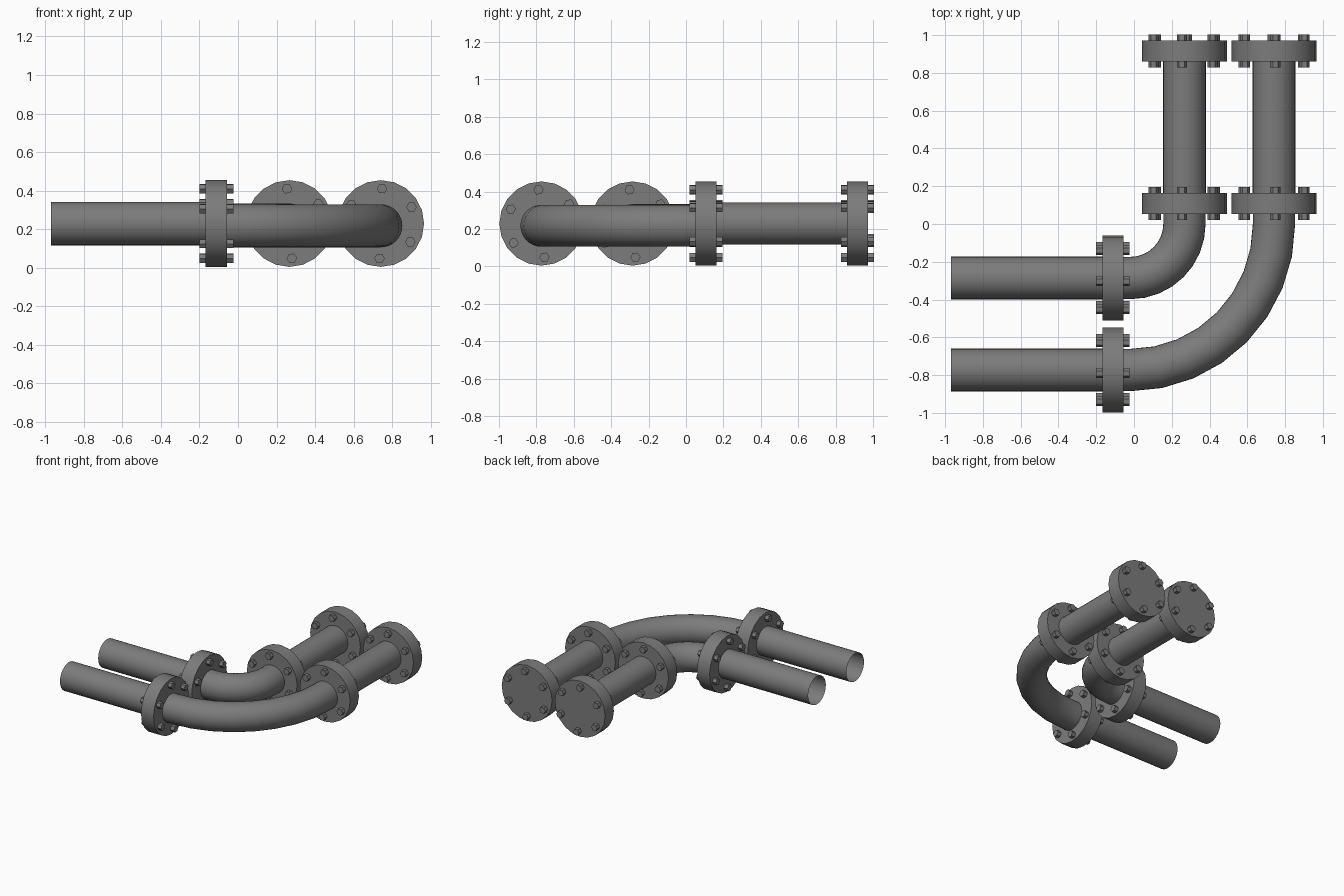
import bpy, bmesh, math
from mathutils import Matrix, Vector

if "Cube" in bpy.data.objects:
    bpy.data.objects.remove(bpy.data.objects["Cube"])

steel = bpy.data.materials.new("grey steel")
steel.use_nodes = True
steel.diffuse_color = (0.2, 0.2, 0.2, 1)
steel.node_tree.nodes["Principled BSDF"].inputs["Base Color"].default_value = (0.2, 0.2, 0.2, 1)

UP = Vector((0, 0, 1))
AXIS_Z = 0.229
PIPE_R = 0.113
FLANGE_R = 0.225
BOLT_RING = 0.181


def finish(name, bm):
    mesh = bpy.data.meshes.new(name)
    bm.to_mesh(mesh)
    bm.free()
    mesh.materials.append(steel)
    obj = bpy.data.objects.new(name, mesh)
    bpy.context.collection.objects.link(obj)
    bpy.ops.object.select_all(action='DESELECT')
    obj.select_set(True)
    bpy.context.view_layer.objects.active = obj
    bpy.ops.object.shade_smooth_by_angle(angle=math.radians(32))
    return obj


def tube(name, path, tangents, radius=PIPE_R, sides=32):
    """Open-ended tube swept along a level path."""
    bm = bmesh.new()
    rings = []
    for p, t in zip(path, tangents):
        side = t.cross(UP)
        rings.append([bm.verts.new(p + radius * (math.cos(a) * side + math.sin(a) * UP))
                      for a in (math.tau * i / sides for i in range(sides))])
    for r0, r1 in zip(rings, rings[1:]):
        for i in range(sides):
            j = (i + 1) % sides
            bm.faces.new((r0[i], r1[i], r1[j], r0[j]))
    # Make sure the walls face outwards
    face = next(iter(bm.faces))
    bm.normal_update()
    if face.normal.dot(face.calc_center_median() - (path[0] + path[1]) / 2) < 0:
        bmesh.ops.reverse_faces(bm, faces=bm.faces[:])
    return finish(name, bm)


def straight(name, start, end):
    t = (end - start).normalized()
    return tube(name, [start, end], [t, t])


def flange(name, centre, along_x, phase):
    """Disc with six hexagonal through bolts."""
    u = Vector((0, 1, 0)) if along_x else Vector((1, 0, 0))
    axis = u.cross(UP)
    turn = Matrix((u, UP, axis)).transposed().to_4x4()

    def cylinder(part, at, radius, sides, depth, spin=0):
        bm = bmesh.new()
        bmesh.ops.create_cone(bm, cap_ends=True, segments=sides, radius1=radius, radius2=radius,
                              depth=depth, matrix=Matrix.Translation(at) @ turn @ Matrix.Rotation(spin, 4, 'Z'))
        finish(part, bm)

    cylinder(name, centre, FLANGE_R, 20, 0.112)
    for i in range(6):
        a = math.radians(phase + 60 * i)
        at = centre + BOLT_RING * (math.cos(a) * u + math.sin(a) * UP)
        cylinder(f"{name}_bolt_{i + 1}", at, 0.027, 6, 0.176, a)


def pipe_run(label, x, y, bend_z, phase):
    """Inlet pipe, elbow and outlet pipe with three flanges."""
    straight(f"{label}_inlet_pipe", Vector((-0.97, y, AXIS_Z)), Vector((-0.11, y, AXIS_Z)))
    straight(f"{label}_outlet_pipe", Vector((x, 0.11, AXIS_Z)), Vector((x, 0.91, AXIS_Z)))

    # Elbow: quarter turn with short straight ends inside the flanges
    cx, cy, steps = -0.02, 0.0, 8
    path, tangents = [Vector((-0.11, y, bend_z))], [Vector((1, 0, 0))]
    for i in range(steps + 1):
        a = math.pi / 2 * i / steps
        path.append(Vector((cx + (x - cx) * math.sin(a), cy + (y - cy) * math.cos(a), bend_z)))
        tangents.append(Vector((math.cos(a), math.sin(a), 0)))
    path.append(Vector((x, 0.11, bend_z)))
    tangents.append(Vector((0, 1, 0)))
    tube(f"{label}_elbow", path, tangents, radius=0.112)

    flange(f"{label}_inlet_flange", Vector((-0.112, y, AXIS_Z)), True, 95)
    flange(f"{label}_middle_flange", Vector((x, 0.108, AXIS_Z)), False, phase)
    flange(f"{label}_end_flange", Vector((x, 0.916, AXIS_Z)), False, phase)


pipe_run("inner", 0.267, -0.286, 0.221, 94)
pipe_run("outer", 0.741, -0.773, 0.217, 88)
